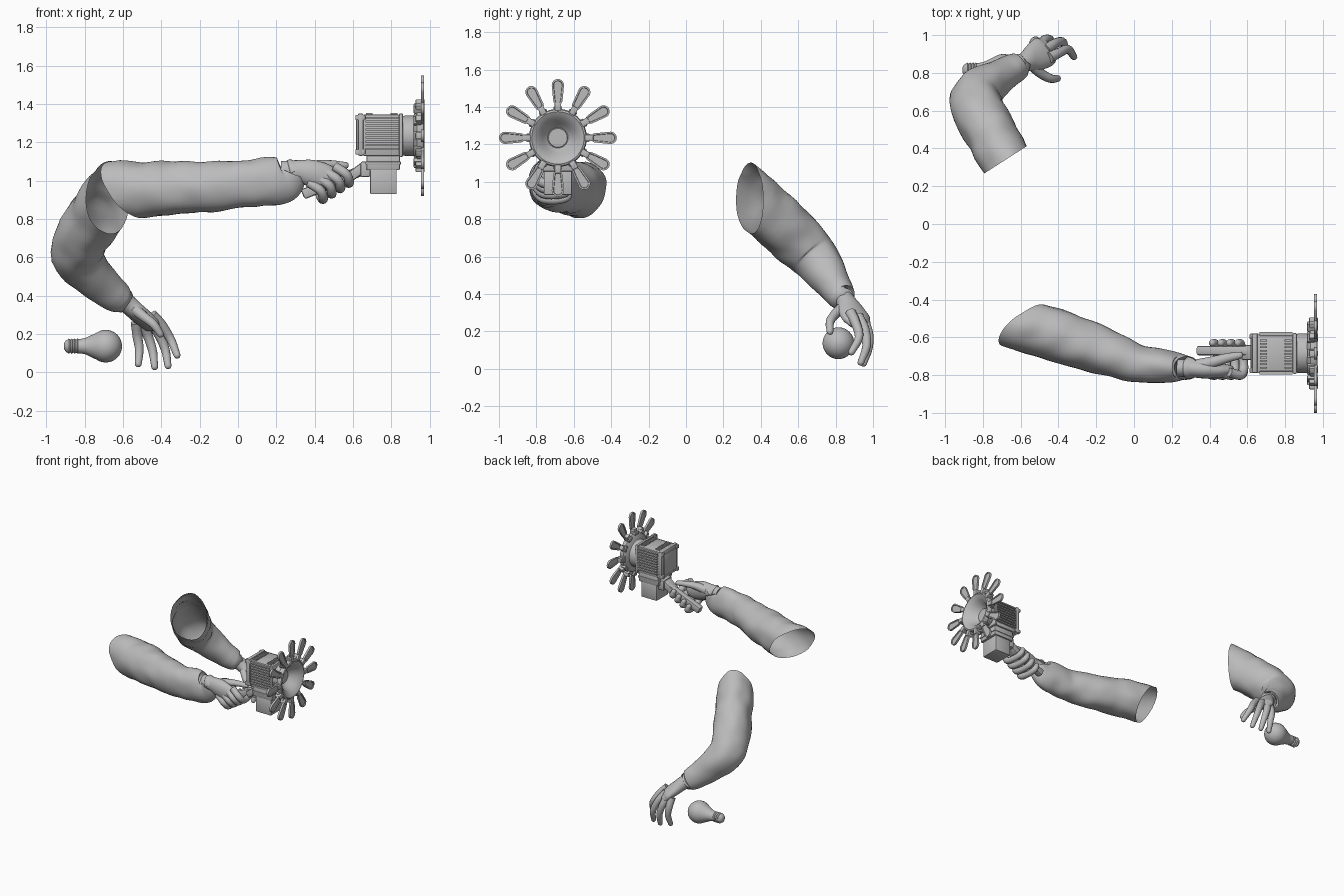
import bpy, bmesh, math
from mathutils import Vector, Matrix, noise

cube = bpy.data.objects.get("Cube")
if cube:
    bpy.data.objects.remove(cube, do_unlink=True)

grey = bpy.data.materials.new("plain_grey")
grey.use_nodes = True
tone = (0.5, 0.5, 0.5, 1)
grey.diffuse_color = tone
grey.node_tree.nodes["Principled BSDF"].inputs["Base Color"].default_value = tone


def finish(name, bm, angle=35, normals=True):
    if normals:
        bmesh.ops.recalc_face_normals(bm, faces=bm.faces)
    me = bpy.data.meshes.new(name)
    bm.to_mesh(me)
    bm.free()
    me.materials.append(grey)
    me.shade_smooth()
    me.set_sharp_from_angle(angle=math.radians(angle))
    ob = bpy.data.objects.new(name, me)
    bpy.context.scene.collection.objects.link(ob)
    return ob


def loft(bm, rings, caps=(False, False)):
    loops = [[bm.verts.new(p) for p in ring] for ring in rings]
    n = len(loops[0])
    for a, b in zip(loops, loops[1:]):
        for i in range(n):
            bm.faces.new((a[i], a[(i + 1) % n], b[(i + 1) % n], b[i]))
    if caps[0]:
        bm.faces.new(loops[0][::-1])
    if caps[1]:
        bm.faces.new(loops[-1])


def spline(keys, steps):
    """Smooth curve through keys of any dimension."""
    keys = [Vector(k) for k in keys]
    ext = [2 * keys[0] - keys[1]] + keys + [2 * keys[-1] - keys[-2]]
    out = []
    for a, b, c, d in zip(ext, ext[1:], ext[2:], ext[3:]):
        for s in range(steps):
            t = s / steps
            out.append(0.5 * (2 * b + (c - a) * t + (2 * a - 5 * b + 4 * c - d) * t * t
                              + (3 * b - a - 3 * c + d) * t ** 3))
    return out + [keys[-1]]


def tube(name, path, sizes, steps=5, sides=14, rounded=True, wrinkle=0, cut=None):
    """Limb through path, with (horizontal, vertical) half sizes at each key."""
    pts, dims = spline(path, steps), spline(sizes, steps)
    rows = []
    for i, (p, d) in enumerate(zip(pts, dims)):
        t = (pts[min(i + 1, len(pts) - 1)] - pts[max(i - 1, 0)]).normalized()
        rows.append((p, t, d.x, d.y))
    if rounded:
        p, t, h, v = rows[-1]
        for k in (25, 50, 70, 84):
            a = math.radians(k)
            rows.append((p + t * min(h, v) * math.sin(a), t, h * math.cos(a), v * math.cos(a)))
    rings = []
    for p, t, h, v in rows:
        side = t.cross(Vector((0, 0, 1))).normalized()
        up = side.cross(t)
        ring = []
        for k in range(sides):
            a = math.tau * k / sides
            q = side * math.cos(a) * h + up * math.sin(a) * v
            fold = wrinkle * noise.noise((p + q) * 9) if wrinkle else 0
            ring.append(p + q * (1 + fold))
        rings.append(ring)
    bm = bmesh.new()
    loft(bm, rings, (rounded, rounded))
    bmesh.ops.recalc_face_normals(bm, faces=bm.faces)
    if cut:
        bmesh.ops.bisect_plane(bm, geom=bm.verts[:] + bm.edges[:] + bm.faces[:],
                               plane_co=cut[0], plane_no=cut[1], clear_inner=True)
    return finish(name, bm, 60, False)


def lathe(name, profile, centre, sides=40, caps=(True, True), angle=35):
    """Profile of (x, radius) turned about the x axis."""
    bm = bmesh.new()
    loft(bm, [[Vector(centre) + Vector((x, r * math.cos(math.tau * k / sides),
               r * math.sin(math.tau * k / sides))) for k in range(sides)]
              for x, r in profile], caps)
    return finish(name, bm, angle)


def box(name, lo, hi, bevel=0.006, tilt=0):
    lo, hi = Vector(lo), Vector(hi)
    size = hi - lo
    bm = bmesh.new()
    bmesh.ops.create_cube(bm, size=1, matrix=Matrix.Diagonal((*size, 1)))
    if bevel:
        bmesh.ops.bevel(bm, geom=bm.edges[:], offset=bevel, segments=2, affect='EDGES', profile=0.5)
    bm.transform(Matrix.Translation((lo + hi) / 2) @ Matrix.Rotation(-tilt, 4, 'Y'))
    return finish(name, bm)


# Holding arm: sleeve with slanted open end
tube("holding_sleeve",
     [(-.9, -.44, .97), (-.62, -.535, .958), (-.45, -.575, .955), (-.3, -.627, .965), (-.15, -.68, .97),
      (0, -.735, .983), (.1, -.748, .99), (.2, -.755, 1), (.255, -.757, 1.015), (.28, -.76, 1.045), (.27, -.76, 1.045)],
     [(.13, .14), (.135, .145), (.14, .147), (.137, .138), (.122, .13), (.103, .125), (.094, .125),
      (.082, .126), (.068, .112), (.062, .075), (.045, .055)],
     sides=36, rounded=False, wrinkle=.09, cut=((-.58, -.54, .96), (.77, -.77, .55)))

# Holding hand
tube("holding_palm", [(.23, -.76, 1.045), (.31, -.765, 1.05), (.38, -.77, 1.04), (.45, -.775, 1.02), (.5, -.775, 1.01)],
     [(.048, .058), (.047, .058), (.048, .07), (.04, .07), (.03, .055)], sides=20)
for i, label in enumerate(("little", "ring", "middle", "index")):
    x, z = .44 + .045 * i, .915 + .028 * i
    tube(f"holding_{label}_finger",
         [(x - .07, -.785, z + .075), (x - .01, -.8, z + .035), (x + .005, -.765, z - .005),
          (x, -.69, z - .012), (x - .01, -.635, z + .005), (x - .025, -.63, z + .04)],
         [(.025, .025)] * 3 + [(.023, .023)] * 2 + [(.019, .019)], sides=12)
tube("holding_thumb", [(.34, -.75, 1.06), (.42, -.73, 1.08), (.49, -.71, 1.085), (.56, -.695, 1.08)],
     [(.035, .035), (.03, .028), (.025, .022), (.019, .018)], sides=12)

# Handle and bracket
slope = math.atan2(.13, .32)
box("handle", (.325, -.695, .965), (.665, -.645, 1.02), .012, slope)
box("handle_bracket", (.57, -.72, 1.025), (.68, -.64, 1.075), .01, .65)
box("bracket_foot", (.64, -.735, 1.02), (.69, -.625, 1.1), .008)

# Device body
cy, cz = -.685, 1.235
box("body_core", (.65, cy - .095, 1.13), (.845, cy + .095, 1.345), .008)
box("rear_plate", (.625, cy - .105, 1.13), (.655, cy + .105, 1.352), .01)
box("rear_panel", (.617, cy - .08, 1.155), (.63, cy + .08, 1.325), .005)
box("front_plate", (.84, cy - .108, 1.125), (.862, cy + .108, 1.352), .008)
for s in (-1, 1):
    for k in range(9):
        z = 1.16 + .0205 * k
        box("side_fin", (.665, cy + s * .1 - .012, z), (.84, cy + s * .1 + .012, z + .01), 0)
    for z in (1.15, 1.33):
        box("corner_post", (.612, cy + s * .09 - .014, z - .014), (.665, cy + s * .09 + .014, z + .014), .005)
    for k in range(9):
        y = cy - .08 + .018 * k
        x = .75 + s * .065
        box("top_fin", (x - .018, y, 1.335), (x + .018, y + .009, 1.353), 0)
box("lower_mount", (.67, cy - .085, 1.055), (.845, cy + .085, 1.135), .008)
box("mount_band", (.665, cy - .09, 1.085), (.85, cy + .09, 1.1), .003)
box("lower_box", (.69, cy - .075, .93), (.828, cy + .075, 1.06), .006)

# Barrel and flared dish
lathe("barrel", [(.855, .1), (.87, .105), (.915, .105), (.92, .115), (.93, .15), (.935, .155),
                 (.96, .155), (.968, .15), (.972, .14), (.965, .128), (.945, .1), (.91, .08),
                 (.885, .055), (.885, .052), (.893, .05)], (0, cy, cz), 48)

# Ring of petals with recessed faces
for k in range(12):
    turn = Matrix.Translation((.962, cy, cz)) @ Matrix.Rotation(math.tau * k / 12, 4, 'X')
    outline = []
    for j in range(9):
        a = math.pi * j / 8
        outline.append((.033 * math.cos(a), .282 + .033 * math.sin(a)))
    for j in range(7):
        a = math.pi + math.pi * j / 6
        outline.append((.025 * math.cos(a), .2 + .025 * math.sin(a)))
    bm = bmesh.new()
    loft(bm, [[(x, y, z) for y, z in outline] for x in (-.008, .008)], (True, True))
    bmesh.ops.recalc_face_normals(bm, faces=bm.faces)
    caps = [f for f in bm.faces if len(f.verts) > 4]
    bmesh.ops.inset_individual(bm, faces=caps, thickness=.009)
    bmesh.ops.inset_individual(bm, faces=caps, thickness=.002, depth=-.005)
    bm.transform(turn)
    finish("petal", bm)
    for label, half, low, high, back, front in (("petal_hinge", .017, .145, .19, -.035, .011),
                                                ("petal_clip", .023, .145, .168, -.045, -.005)):
        lug = box(label, (back, -half, low), (front, half, high), .004)
        lug.data.transform(turn)

# Reaching arm: bent sleeve with open end
tube("reaching_sleeve",
     [(-.6, .2, 1.02), (-.68, .34, .91), (-.745, .46, .812), (-.815, .58, .705), (-.835, .67, .61),
      (-.775, .74, .525), (-.69, .795, .44), (-.64, .825, .4), (-.61, .84, .38), (-.617, .84, .385)],
     [(.125, .16), (.13, .16), (.137, .155), (.14, .145), (.135, .135), (.11, .118), (.085, .092),
      (.078, .084), (.07, .074), (.045, .048)],
     sides=36, rounded=False, wrinkle=.1, cut=((-.68, .34, .91), (-.54, .84, 0)))

# Reaching hand
tube("reaching_palm", [(-.65, .815, .41), (-.58, .855, .36), (-.53, .88, .315), (-.48, .91, .27), (-.46, .925, .245)],
     [(.05, .05), (.052, .05), (.075, .045), (.085, .038), (.075, .03)], sides=20)
fingers = {
    "index": [(-.45, .88, .3), (-.4, .905, .25), (-.35, .925, .17), (-.318, .885, .09)],
    "middle": [(-.47, .92, .28), (-.42, .955, .21), (-.38, .965, .12), (-.365, .935, .035)],
    "ring": [(-.5, .945, .265), (-.47, .975, .19), (-.445, .975, .11), (-.435, .95, .03)],
    "little": [(-.53, .94, .26), (-.525, .965, .19), (-.515, .965, .12), (-.52, .94, .045)],
    "thumb": [(-.54, .84, .33), (-.49, .795, .29), (-.44, .77, .25), (-.405, .77, .2)],
}
for label, path in fingers.items():
    tube(f"reaching_{label}", path, [(.03, .03), (.026, .026), (.023, .023), (.018, .018)], sides=12)

# Light bulb lying on its side
globe = [(.085 * math.cos(math.radians(a)), .085 * math.sin(math.radians(a))) for a in range(4, 125, 10)]
lathe("bulb_glass", globe + [(-.08, .055), (-.105, .043), (-.13, .038), (-.145, .037)], (-.69, .815, .137), 32, angle=50)
thread = [(-.14 - .0075 * k, .04 if k % 2 else .034) for k in range(9)]
lathe("bulb_screw_base", thread + [(-.21, .028), (-.218, .014)], (-.69, .815, .137), 24)
